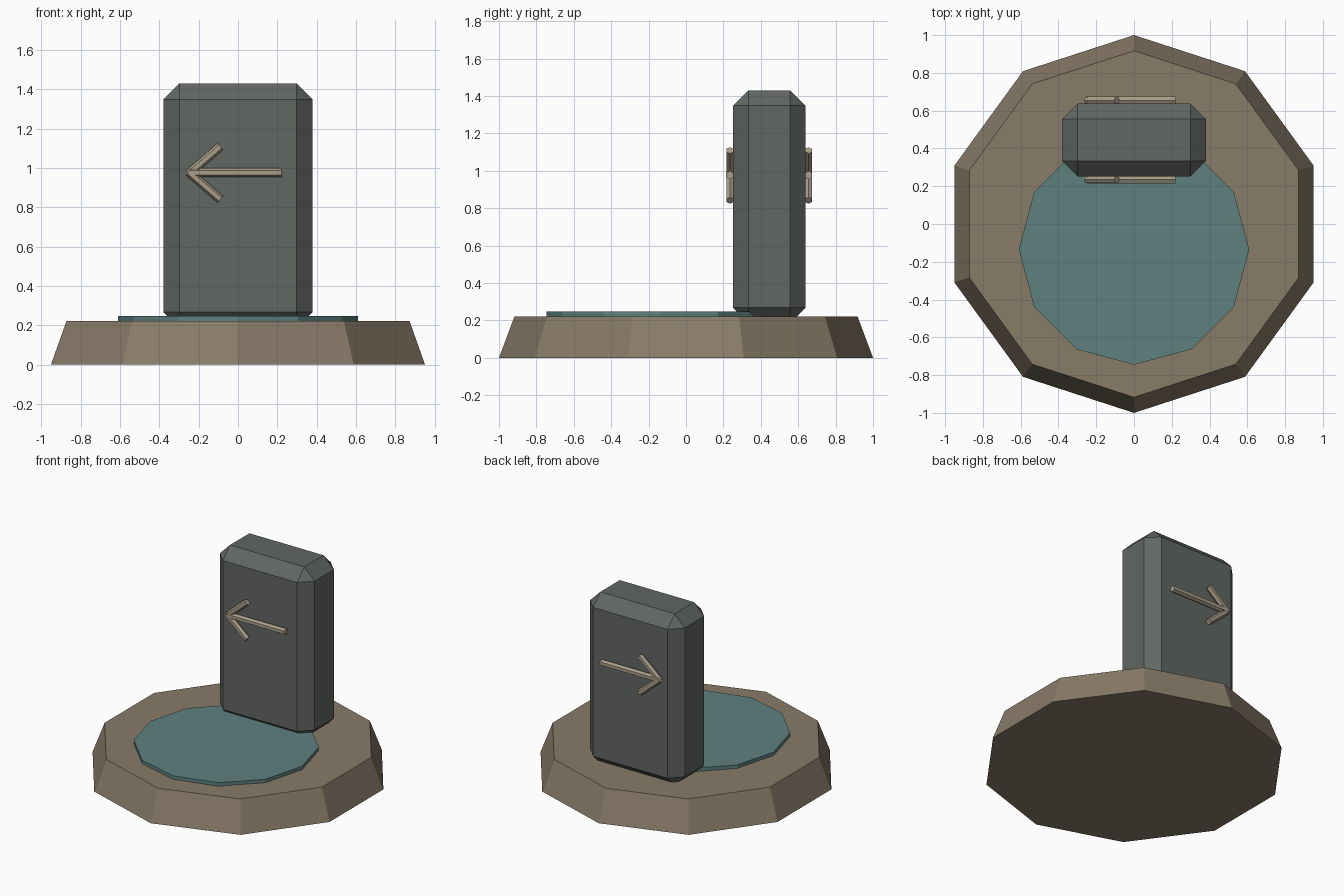
import bpy, math
from mathutils import Vector

if "Cube" in bpy.data.objects:
    bpy.data.objects.remove(bpy.data.objects["Cube"])


def material(name, rgb):
    m = bpy.data.materials.new(name)
    m.diffuse_color = (*rgb, 1)
    m.use_nodes = True
    m.node_tree.nodes["Principled BSDF"].inputs["Base Color"].default_value = m.diffuse_color
    return m


SAND = material("sandstone", (0.25, 0.20, 0.14))
WATER = material("teal", (0.11, 0.22, 0.21))
SLATE = material("slate", (0.12, 0.135, 0.125))
PALE = material("pale_wood", (0.40, 0.34, 0.25))


def finish(name, mat):
    ob = bpy.context.object
    ob.name = name
    ob.data.materials.append(mat)
    return ob


def disc(name, sides, r1, r2, y, z0, z1, mat):
    bpy.ops.mesh.primitive_cone_add(vertices=sides, radius1=r1, radius2=r2,
                                    depth=z1 - z0, location=(0, y, (z0 + z1) / 2))
    return finish(name, mat)


def rod(name, a, b, r, mat):
    a, b = Vector(a), Vector(b)
    d = b - a
    bpy.ops.mesh.primitive_cylinder_add(vertices=6, radius=r, depth=d.length,
                                        location=(a + b) / 2,
                                        rotation=d.to_track_quat('Z', 'Y').to_euler())
    return finish(name, mat)


# Ten-sided tapered plinth and twelve-sided pool
disc("plinth", 10, 1.0, 0.917, 0, 0, 0.222, SAND)
disc("pool", 12, 0.61, 0.61, -0.135, 0.20, 0.247, WATER)

# Chamfered standing stone, sunk slightly into the plinth
bpy.ops.mesh.primitive_cube_add(size=1, location=(0, 0.445, 0.808))
stone = finish("standing_stone", SLATE)
stone.scale = (0.76, 0.386, 1.244)
bpy.ops.object.transform_apply(location=False, rotation=False, scale=True)
bevel = stone.modifiers.new("chamfer", 'BEVEL')
bevel.width = 0.082
bevel.segments = 1

# Arrow on each broad face, both pointing to -x
for side, y in (("front", 0.235), ("back", 0.655)):
    rod(side + "_arrow_shaft", (0.22, y, 0.977), (-0.25, y, 0.977), 0.023, PALE)
    for part, s in (("upper", 1), ("lower", -1)):
        rod(f"{side}_arrow_{part}_barb", (-0.25, y, 0.975 - s * 0.004),
            (-0.09, y, 0.975 + s * 0.134), 0.022, PALE)
